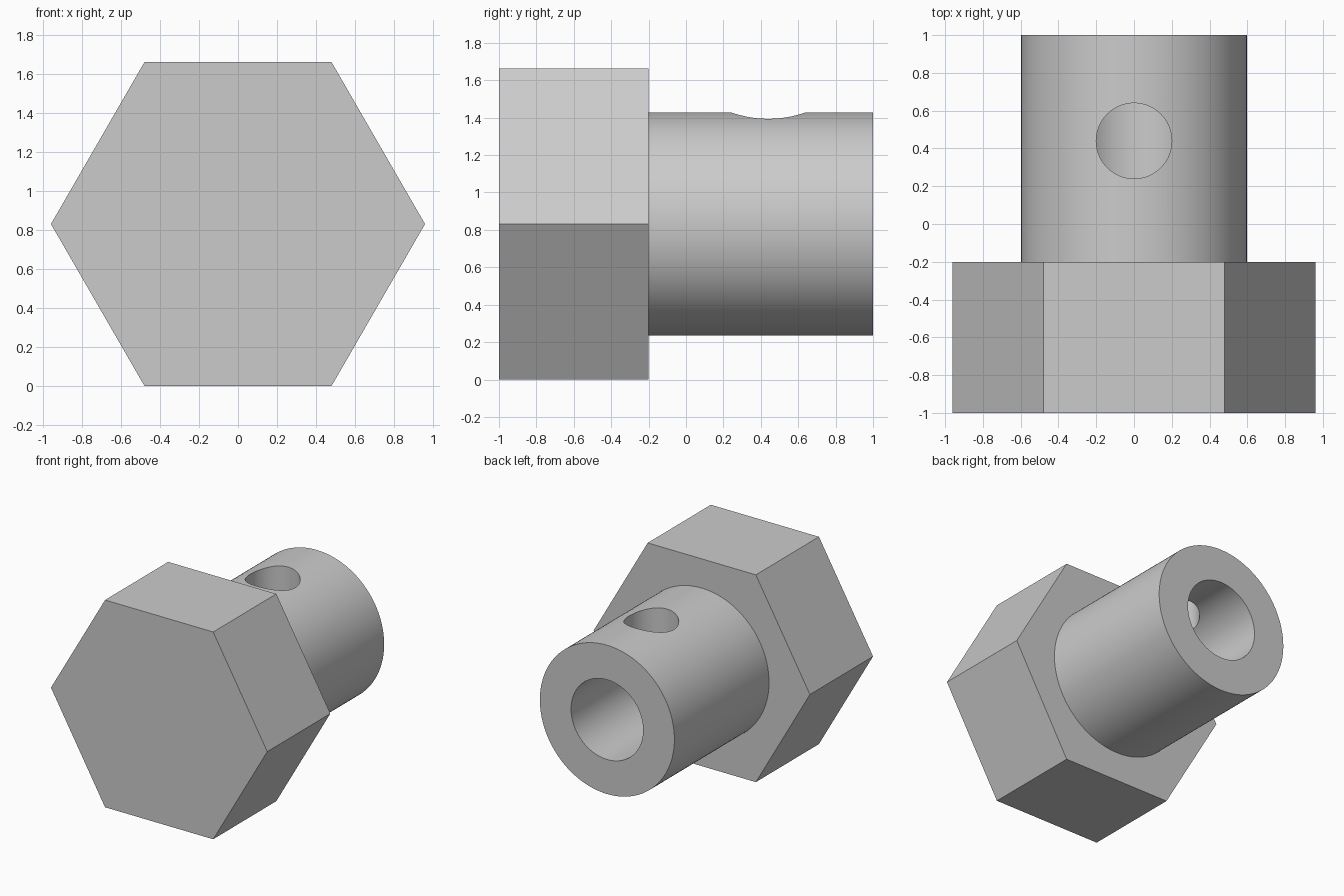
import bpy
import math

cube = bpy.data.objects.get("Cube")
if cube:
    bpy.data.objects.remove(cube, do_unlink=True)

HEAD_R = 0.96
AXIS_Z = HEAD_R * math.cos(math.pi / 6)
HEAD_BACK = -0.2

grey = bpy.data.materials.new("plain grey")
grey.use_nodes = True
colour = (0.6, 0.6, 0.6, 1)
grey.diffuse_color = colour
grey.node_tree.nodes["Principled BSDF"].inputs["Base Color"].default_value = colour


def rod(name, radius, start, end, sides, spin=0.0):
    """Prism or cylinder lying along y on the main axis."""
    bpy.ops.mesh.primitive_cylinder_add(
        vertices=sides, radius=radius, depth=end - start,
        location=(0, (start + end) / 2, AXIS_Z), rotation=(math.pi / 2, 0, spin))
    obj = bpy.context.object
    obj.name = name
    obj.data.materials.append(grey)
    return obj


def cut(target, cutter):
    mod = target.modifiers.new(cutter.name, "BOOLEAN")
    mod.operation = "DIFFERENCE"
    mod.solver = "EXACT"
    mod.object = cutter
    bpy.context.view_layer.objects.active = target
    bpy.ops.object.modifier_apply(modifier=mod.name)
    bpy.data.objects.remove(cutter, do_unlink=True)


# Hexagonal head with corners pointing left and right
head = rod("hex_head", HEAD_R, -1, HEAD_BACK, 6)
head.rotation_euler = (math.pi / 2, math.pi / 6, 0)

# Round shaft, bored from the back as far as the head
shaft = rod("shaft", 0.597, HEAD_BACK, 1, 128)
cut(shaft, rod("bore", 0.32, HEAD_BACK - 0.1, 1.1, 96))

# Cross hole through the upper wall only
bpy.ops.mesh.primitive_cylinder_add(
    vertices=64, radius=0.2, depth=0.8, location=(0, 0.44, AXIS_Z + 0.4))
side_hole = bpy.context.object
side_hole.name = "cross_hole"
side_hole.data.materials.append(grey)
cut(shaft, side_hole)

# Smooth the round walls, keep rims crisp
bpy.ops.object.select_all(action="DESELECT")
shaft.select_set(True)
bpy.context.view_layer.objects.active = shaft
bpy.ops.object.shade_smooth_by_angle(angle=math.radians(30))

# Corner alignment: turn the head about its own axis
head.rotation_euler = (math.pi / 2, 0, 0)
bpy.context.view_layer.update()
for v in head.data.vertices:
    a = math.atan2(v.co.y, v.co.x)
    a = round(a / (math.pi / 6)) * math.pi / 6
    if round(a / (math.pi / 6)) % 2:
        a += math.pi / 6
    v.co.x, v.co.y = HEAD_R * math.cos(a), HEAD_R * math.sin(a)
